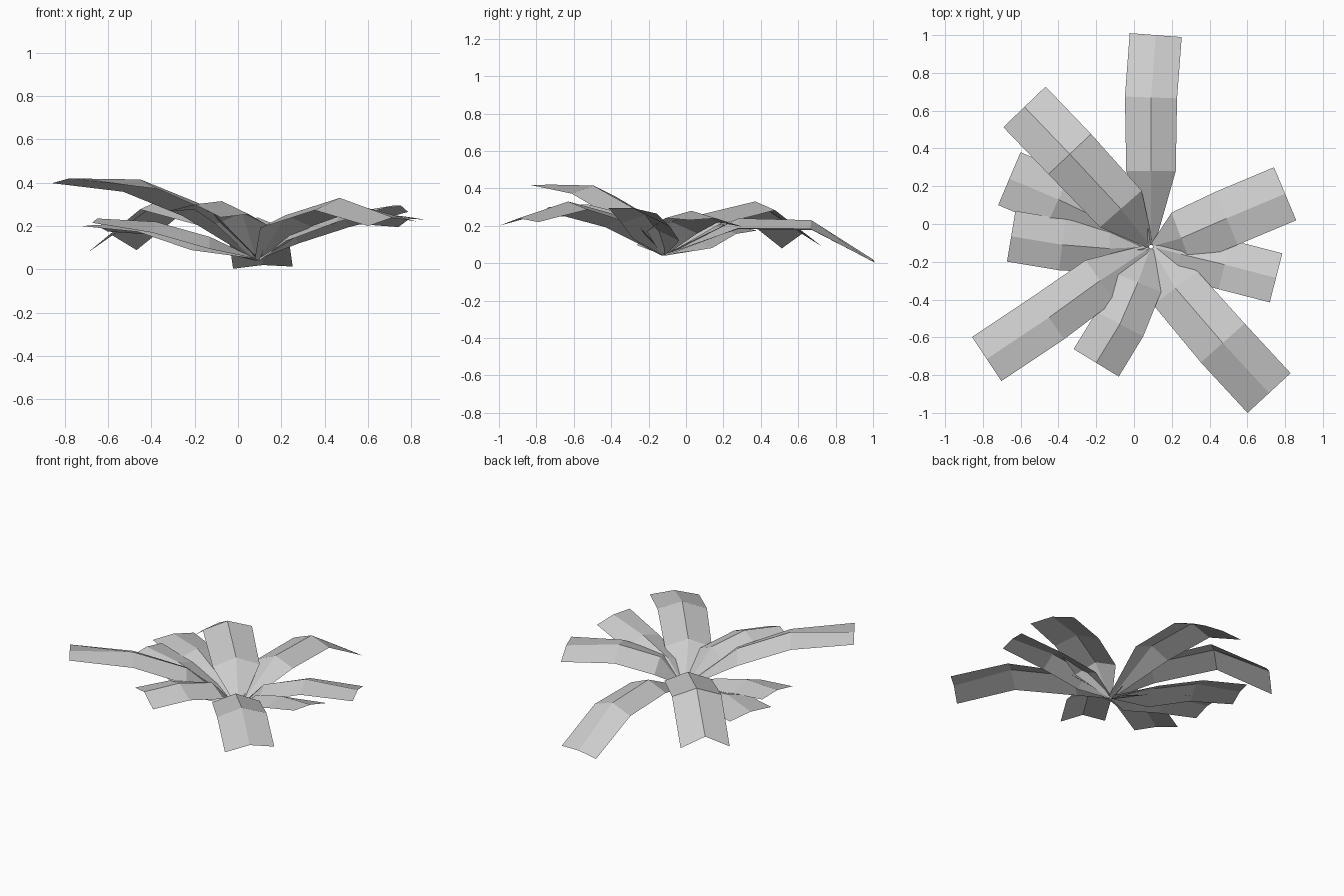
import bpy
import bmesh
from mathutils import Vector

if "Cube" in bpy.data.objects:
    bpy.data.objects.remove(bpy.data.objects["Cube"])

grey = bpy.data.materials.new("leaf grey")
grey.diffuse_color = (0.6, 0.6, 0.6, 1)
grey.use_nodes = True
grey.node_tree.nodes["Principled BSDF"].inputs["Base Color"].default_value = grey.diffuse_color

BASE = Vector((0.09, -0.12, 0.04))


def make_leaf(name, spine, half_width, tip_drop, roll):
    """Folded strip along a spine: raised midrib, lower edges, narrow root."""
    # the root starts a little way out from the shared centre
    out = Vector((spine[0][0] - BASE.x, spine[0][1] - BASE.y, 0)).normalized()
    points = [BASE + out * 0.01] + [Vector(p) for p in spine]
    widths = (0.02, half_width * 0.95, half_width, half_width)
    drops = (-0.01, 0.055, 0.05, tip_drop)
    bm = bmesh.new()
    rows = []
    for i, p in enumerate(points):
        ahead = points[min(i + 1, 3)] - points[max(i - 1, 0)]
        side = Vector((-ahead.y, ahead.x, 0)).normalized() * widths[i]
        tilt = Vector((0, 0, roll / 2 * i / 3))
        down = Vector((0, 0, drops[i]))
        rows.append([bm.verts.new(p + side + tilt - down),
                     bm.verts.new(p),
                     bm.verts.new(p - side - tilt - down)])
    for a, b in zip(rows, rows[1:]):
        for k in (0, 1):
            bm.faces.new((a[k], a[k + 1], b[k + 1], b[k]))
    mesh = bpy.data.meshes.new(name)
    bm.to_mesh(mesh)
    bm.free()
    mesh.materials.append(grey)
    obj = bpy.data.objects.new(name, mesh)
    bpy.context.collection.objects.link(obj)


# name, midrib (inner bend, outer bend, tip), half width, tip fold, roll
make_leaf("leaf_back", [(0.09, 0.28, 0.24), (0.09, 0.67, 0.23), (0.115, 1.0, 0.02)],
          0.138, 0.012, -0.01)
make_leaf("leaf_back_left", [(-0.07, 0.08, 0.26), (-0.34, 0.37, 0.33), (-0.58, 0.62, 0.157)],
          0.155, 0.073, -0.01)
make_leaf("leaf_left_upper", [(-0.15, 0.01, 0.14), (-0.40, 0.13, 0.215), (-0.66, 0.24, 0.205)],
          0.152, 0.018, 0.025)
make_leaf("leaf_left", [(-0.13, -0.13, 0.15), (-0.38, -0.11, 0.22), (-0.65, -0.065, 0.235)],
          0.136, 0.02, 0.0)
make_leaf("leaf_front_left", [(-0.18, -0.30, 0.305), (-0.45, -0.495, 0.415), (-0.78, -0.715, 0.42)],
          0.14, 0.012, 0.02)
make_leaf("leaf_front", [(0.02, -0.31, 0.26), (-0.075, -0.53, 0.315), (-0.20, -0.735, 0.30)],
          0.14, 0.045, -0.03)
make_leaf("leaf_front_right", [(0.22, -0.34, 0.25), (0.47, -0.63, 0.33), (0.715, -0.895, 0.24)],
          0.155, 0.03, 0.02)
make_leaf("leaf_right_lower", [(0.25, -0.16, 0.18), (0.48, -0.215, 0.255), (0.752, -0.285, 0.295)],
          0.134, 0.015, -0.03)
make_leaf("leaf_right", [(0.25, -0.075, 0.22), (0.49, 0.03, 0.28), (0.80, 0.16, 0.24)],
          0.152, 0.027, -0.035)
